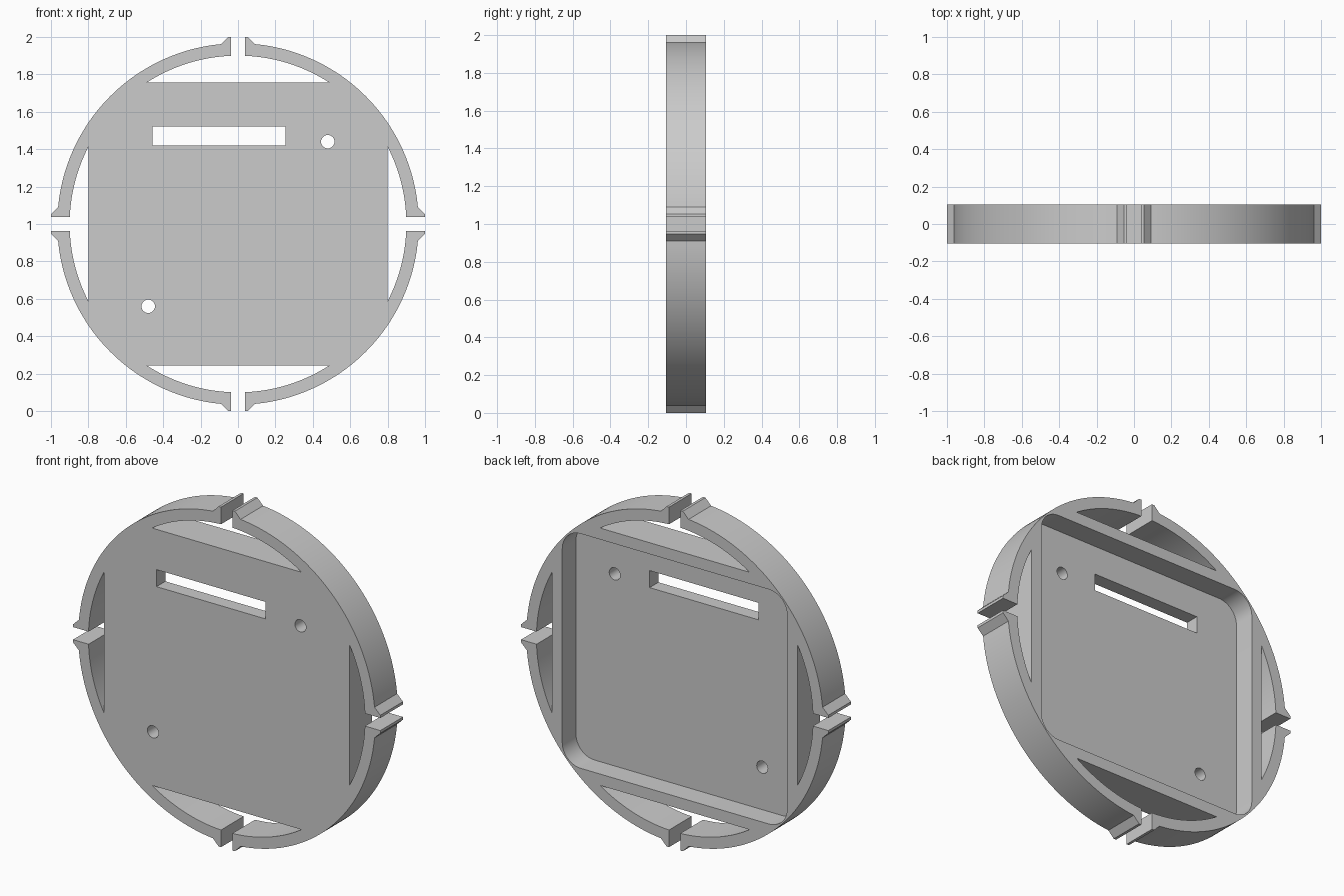
import bpy, bmesh
from math import sin, cos, asin, acos, radians, pi

if "Cube" in bpy.data.objects:
    bpy.data.objects.remove(bpy.data.objects["Cube"])

R_OUT, R_IN = 0.966, 0.9        # ring radii
HALF_X, HALF_Z = 0.8, 0.757     # flat sides of the square plate
HALF_T = 0.105                  # half thickness
FLOOR = -0.023                  # pocket floor
GAP = 0.037                     # half gap between the spring arms

grey = bpy.data.materials.new("light grey")
grey.use_nodes = True
colour = (0.6, 0.6, 0.6, 1)
grey.diffuse_color = colour
grey.node_tree.nodes["Principled BSDF"].inputs["Base Color"].default_value = colour


def prism(name, points, y0, y1):
    """Extrude an outline of (x, z) points from y0 to y1."""
    bm = bmesh.new()
    face = bm.faces.new([bm.verts.new((x, y0, z)) for x, z in points])
    new = bmesh.ops.extrude_face_region(bm, geom=[face])["geom"]
    for v in new:
        if isinstance(v, bmesh.types.BMVert):
            v.co.y = y1
    bmesh.ops.recalc_face_normals(bm, faces=bm.faces)
    mesh = bpy.data.meshes.new(name)
    bm.to_mesh(mesh)
    bm.free()
    mesh.materials.append(grey)
    obj = bpy.data.objects.new(name, mesh)
    bpy.context.collection.objects.link(obj)
    return obj


def arc(r, a0, a1, n, cx=0, cz=0):
    return [(cx + r * cos(a0 + (a1 - a0) * i / n),
             cz + r * sin(a0 + (a1 - a0) * i / n)) for i in range(n + 1)]


def side(chord):
    """Quarter of the outline: outer arc, hooked arm, window, and its mirror."""
    half = arc(R_OUT, -pi / 4, -asin(0.09 / R_OUT), 32)
    half += [(1, -0.053), (1, -GAP)]
    half += arc(R_IN, -asin(GAP / R_IN), -acos(chord / R_IN), 20)
    return half + [(u, -v) for u, v in reversed(half)]


# Disc with four split rings, traced as one outline
outline = []
for k in range(4):
    c, s = (1, 0, -1, 0)[k], (0, 1, 0, -1)[k]
    for u, v in side(HALF_Z if k % 2 else HALF_X)[1:]:
        outline.append((u * c - v * s, 1 + u * s + v * c))
body = prism("round_holder", outline, -HALF_T, HALF_T)

# Rounded square pocket in the back
r, px, pz = 0.12, 0.732, 0.69
pocket = []
for k, (sx, sz) in enumerate([(1, 1), (-1, 1), (-1, -1), (1, -1)]):
    pocket += arc(r, k * pi / 2, (k + 1) * pi / 2, 12, sx * (px - r), 1 + sz * (pz - r))
cutters = [prism("pocket_cutter", pocket, FLOOR, 0.3)]

# Slot and two screw holes through the floor
slot = [(-0.457, 1.42), (0.253, 1.42), (0.253, 1.52), (-0.457, 1.52)]
cutters.append(prism("slot_cutter", slot, -0.3, 0.25))
for sign in (-1, 1):
    hole = arc(0.036, 0, 2 * pi, 32, 0.48 * sign, 1 + 0.44 * sign)[:-1]
    cutters.append(prism("hole_cutter", hole, -0.3, 0.25))

bpy.ops.object.select_all(action="DESELECT")
body.select_set(True)
bpy.context.view_layer.objects.active = body
for cutter in cutters:
    cutter.hide_render = True
    mod = body.modifiers.new("cut", "BOOLEAN")
    mod.operation = "DIFFERENCE"
    mod.solver = "EXACT"
    mod.object = cutter
    bpy.ops.object.modifier_apply(modifier=mod.name)
    bpy.data.objects.remove(cutter)

bpy.ops.object.shade_smooth_by_angle(angle=radians(25))
